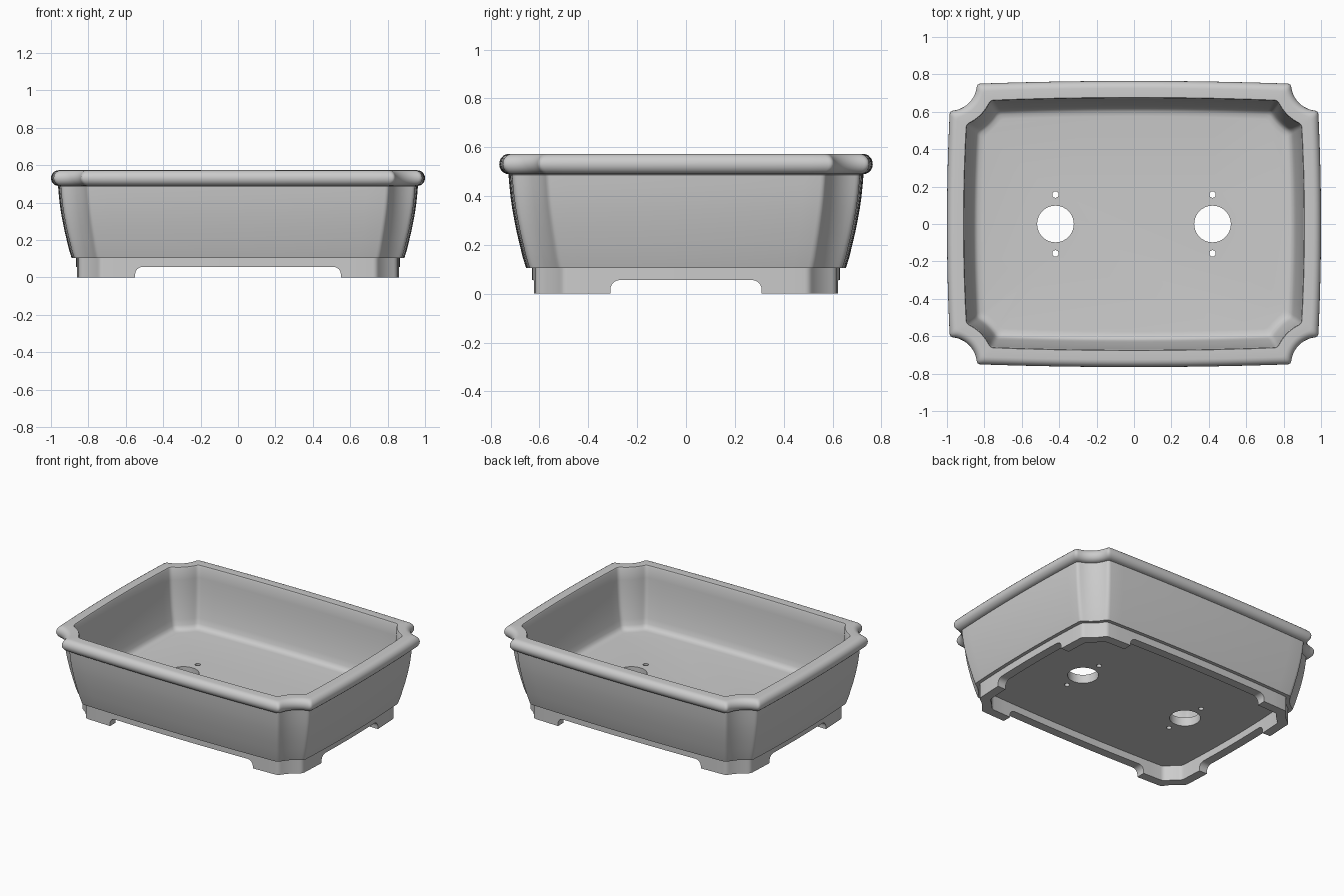
import bpy, bmesh, math
from math import pi, sin, cos, asin, sqrt
from mathutils import Matrix, Vector

cube = bpy.data.objects.get("Cube")
if cube:
    bpy.data.objects.remove(cube)

clay = bpy.data.materials.new("grey clay")
clay.use_nodes = True
clay.diffuse_color = (0.6, 0.6, 0.6, 1)
clay.node_tree.nodes["Principled BSDF"].inputs["Base Color"].default_value = clay.diffuse_color

NOTCH = Vector((0.985, 0.75))   # centre of the scooped corner
BOW = 0.015                     # outward bulge of each side


def outline(inset, fillet=0.02, n=8):
    """Bowed rectangle with scooped corners, shrunk inward by inset."""
    r = 0.145 + inset
    end = NOTCH - Vector((inset, sqrt(r * r - inset * inset)))
    end2 = NOTCH - Vector((sqrt(r * r - inset * inset), inset))
    a0 = -pi / 2 - asin(inset / r) - fillet / r
    a1 = -pi + asin(inset / r) + fillet / r

    def right(t):
        return Vector((end.x + BOW * (1 - t * t), end.y * t))

    def top(t):
        return Vector((end2.x * t, end2.y + BOW * (1 - t * t)))

    def rounded(a, c, b):
        return [a * (1 - u) ** 2 + c * 2 * u * (1 - u) + b * u * u for u in (0.25, 0.5, 0.75)]

    side_a = [right(i / n * (1 - fillet / end.y)) for i in range(n + 1)]
    side_b = [top(i / n * (1 - fillet / end2.x)) for i in range(n, -1, -1)]
    scoop = []
    for i in range(n + 3):
        a = a0 + (a1 - a0) * i / (n + 2)
        scoop.append(NOTCH + r * Vector((cos(a), sin(a))))
    q = (side_a + rounded(side_a[-1], end, scoop[0]) + scoop
         + rounded(scoop[-1], end2, side_b[0]) + side_b)
    loop = []
    for sx, sy in ((1, 1), (-1, 1), (-1, -1), (1, -1)):
        part = q if sx * sy > 0 else q[::-1]
        loop += [(p.x * sx, p.y * sy) for p in part[:-1]]
    return loop


def finish(name, bm):
    bmesh.ops.recalc_face_normals(bm, faces=bm.faces)
    mesh = bpy.data.meshes.new(name)
    bm.to_mesh(mesh)
    bm.free()
    obj = bpy.data.objects.new(name, mesh)
    bpy.context.collection.objects.link(obj)
    mesh.materials.append(clay)
    return obj


def loft(name, profile, closed):
    """Skin outlines stacked along (inset, z); cap the ends or join them."""
    bm = bmesh.new()
    rings = [[bm.verts.new((x, y, z)) for x, y in outline(inset)] for inset, z in profile]
    pairs = list(zip(rings, rings[1:]))
    if closed:
        pairs.append((rings[-1], rings[0]))
    else:
        bm.faces.new(rings[0])
        bm.faces.new(rings[-1])
    for a, b in pairs:
        for i in range(len(a)):
            j = (i + 1) % len(a)
            bm.faces.new((a[i], a[j], b[j], b[i]))
    return finish(name, bm)


def arch_cutter(name, half, turn):
    """Long bar with rounded top edges, cutting both opposite sides."""
    r, top = 0.04, 0.056
    arc = [(half - r + r * cos(i * pi / 12), top - r + r * sin(i * pi / 12)) for i in range(7)]
    pts = [(half, -0.1)] + arc
    pts += [(-x, z) for x, z in reversed(pts)]
    bm = bmesh.new()
    face = bm.faces.new([bm.verts.new((x, -1.2, z)) for x, z in pts])
    new = bmesh.ops.extrude_face_region(bm, geom=[face])["geom"]
    bmesh.ops.translate(bm, vec=(0, 2.4, 0), verts=[v for v in new if isinstance(v, bmesh.types.BMVert)])
    bm.transform(Matrix.Rotation(turn, 4, 'Z'))
    return finish(name, bm)


def cut(obj, cutter):
    cutter.hide_render = True
    mod = obj.modifiers.new("cut", 'BOOLEAN')
    mod.operation, mod.solver, mod.object = 'DIFFERENCE', 'EXACT', cutter
    bpy.context.view_layer.objects.active = obj
    bpy.ops.object.modifier_apply(modifier=mod.name)
    bpy.data.objects.remove(cutter)


# Bowl: underside, curved wall, rolled rim, inner wall, floor
wall = [(0.11, 0.105), (0.096, 0.15), (0.084, 0.2), (0.072, 0.25), (0.062, 0.3),
        (0.053, 0.35), (0.046, 0.4), (0.041, 0.45), (0.038, 0.487)]
rim = [(0.04 - 0.04 * cos(a), 0.531 + 0.042 * sin(a))
       for a in [-pi / 2 + i * pi / 10 for i in range(11)]]
inside = [(0.088, 0.573), (0.092, 0.565), (0.096, 0.49), (0.104, 0.4), (0.116, 0.31),
          (0.132, 0.23), (0.141, 0.195), (0.15, 0.178), (0.165, 0.168), (0.19, 0.165)]
bowl = loft("pot_bowl", wall + rim + inside, False)

# Drain holes, each with two wire holes
bm = bmesh.new()
for x in (-0.42, 0.42):
    for y, r in ((0, 0.098), (0.157, 0.017), (-0.157, 0.017)):
        bmesh.ops.create_cone(bm, cap_ends=True, segments=40, radius1=r, radius2=r, depth=0.3,
                              matrix=Matrix.Translation((x, y, 0.14)))
cut(bowl, finish("hole_cutter", bm))

# Foot ring, arched on all four sides
feet = loft("foot_ring", [(0.134, 0.11), (0.134, 0), (0.195, 0), (0.195, 0.11)], True)
cut(feet, arch_cutter("long_side_cutter", 0.55, 0))
cut(feet, arch_cutter("short_side_cutter", 0.31, pi / 2))

# Smooth curves, crisp edges
for obj in (bowl, feet):
    bpy.ops.object.select_all(action='DESELECT')
    obj.select_set(True)
    bpy.context.view_layer.objects.active = obj
    bpy.ops.object.shade_smooth_by_angle(angle=math.radians(35))
